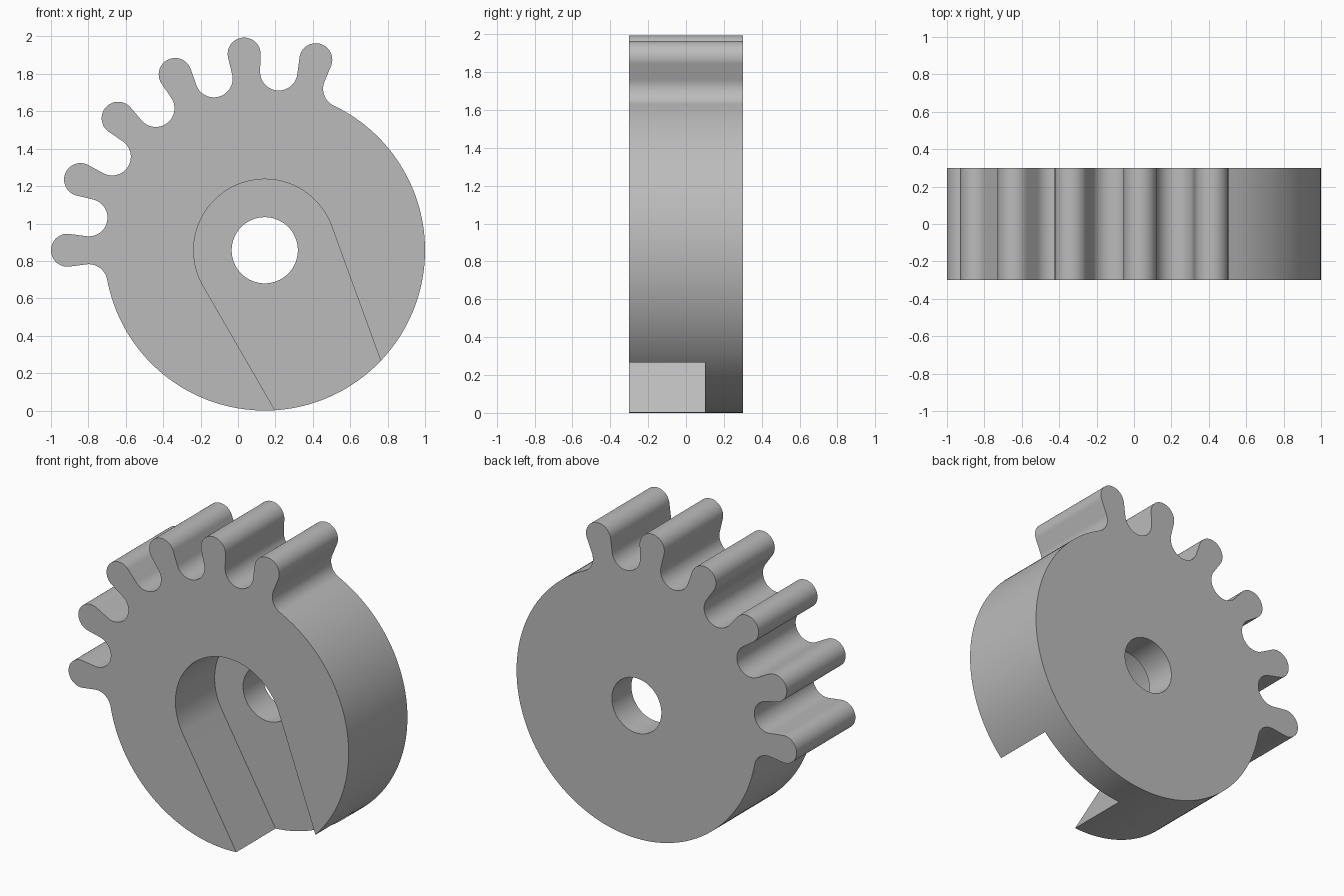
import bpy, bmesh, math
from math import radians, cos, sin, acos, atan2, hypot

cube = bpy.data.objects.get("Cube")
if cube:
    bpy.data.objects.remove(cube, do_unlink=True)

CX, CZ = 0.143, 0.857            # disc centre
DISC, HOLE, SLOT = 0.857, 0.177, 0.38
TIP_D, TIP_R = 1.055, 0.088      # tooth tip circle
GAP_R = 0.1                      # rounded gap between teeth
PITCH = radians(21)
FRONT, BACK, FLOOR = -0.3, 0.3, 0.1

grey = bpy.data.materials.new("light grey")
colour = (0.5, 0.5, 0.5, 1)
grey.diffuse_color = colour
grey.use_nodes = True
grey.node_tree.nodes["Principled BSDF"].inputs["Base Color"].default_value = colour


def arc(x, z, r, a0, a1, n):
    return [(x + r * cos(a0 + (a1 - a0) * i / n),
             z + r * sin(a0 + (a1 - a0) * i / n)) for i in range(n + 1)]


def prism(name, outline, y0, y1):
    """Extrude an x-z outline from y0 to y1."""
    bm = bmesh.new()
    face = bm.faces.new([bm.verts.new((x, y0, z)) for x, z in outline])
    new = bmesh.ops.extrude_face_region(bm, geom=[face])["geom"]
    bmesh.ops.translate(bm, vec=(0, y1 - y0, 0),
                        verts=[v for v in new if isinstance(v, bmesh.types.BMVert)])
    bmesh.ops.recalc_face_normals(bm, faces=bm.faces)
    mesh = bpy.data.meshes.new(name)
    bm.to_mesh(mesh)
    bm.free()
    mesh.materials.append(grey)
    ob = bpy.data.objects.new(name, mesh)
    bpy.context.collection.objects.link(ob)
    return ob


# One tooth pointing along +x: half gap, knob, half gap
half = PITCH / 2
gap_d = DISC + GAP_R
gx, gz = gap_d * cos(half), gap_d * sin(half)
to_tip = atan2(gz, TIP_D - gx)
touch = to_tip + acos((GAP_R + TIP_R) / hypot(TIP_D - gx, gz))
tooth = (arc(gx, -gz, GAP_R, math.pi - half, touch, 14)
         + arc(TIP_D, 0, TIP_R, touch - math.pi, math.pi - touch, 28)
         + arc(gx, gz, GAP_R, -touch, half - math.pi, 14)[:-1])

# Gear outline: six teeth, then the plain rim
first = radians(75)
outline = []
for i in range(6):
    a = first + i * PITCH
    outline += [(CX + x * cos(a) - z * sin(a), CZ + x * sin(a) + z * cos(a))
                for x, z in tooth]
outline += arc(CX, CZ, DISC, first + 5.5 * PITCH, first - half + math.tau, 110)[:-1]
gear = prism("sector_gear", outline, FRONT, BACK)

# Shaft hole and tapering front slot that runs out through the rim
hole = prism("hole_cutter", arc(CX, CZ, HOLE, 0, math.tau, 64)[:-1], FRONT - 0.2, BACK + 0.2)
slot_outline = arc(CX, CZ, SLOT, radians(20), radians(210), 56)
for (x, z), a in ((slot_outline[-1], radians(-60)), (slot_outline[0], radians(-70))):
    slot_outline.append((x + cos(a), z + sin(a)))
slot = prism("slot_cutter", slot_outline, FRONT - 0.2, FLOOR)

bpy.context.view_layer.objects.active = gear
for cutter in (slot, hole):
    cutter.hide_render = True
    mod = gear.modifiers.new(cutter.name, "BOOLEAN")
    mod.operation = "DIFFERENCE"
    mod.solver = "EXACT"
    mod.object = cutter
    bpy.ops.object.modifier_apply(modifier=mod.name)
    bpy.data.objects.remove(cutter, do_unlink=True)

bpy.ops.object.select_all(action="DESELECT")
gear.select_set(True)
bpy.ops.object.shade_smooth_by_angle(angle=radians(30))
